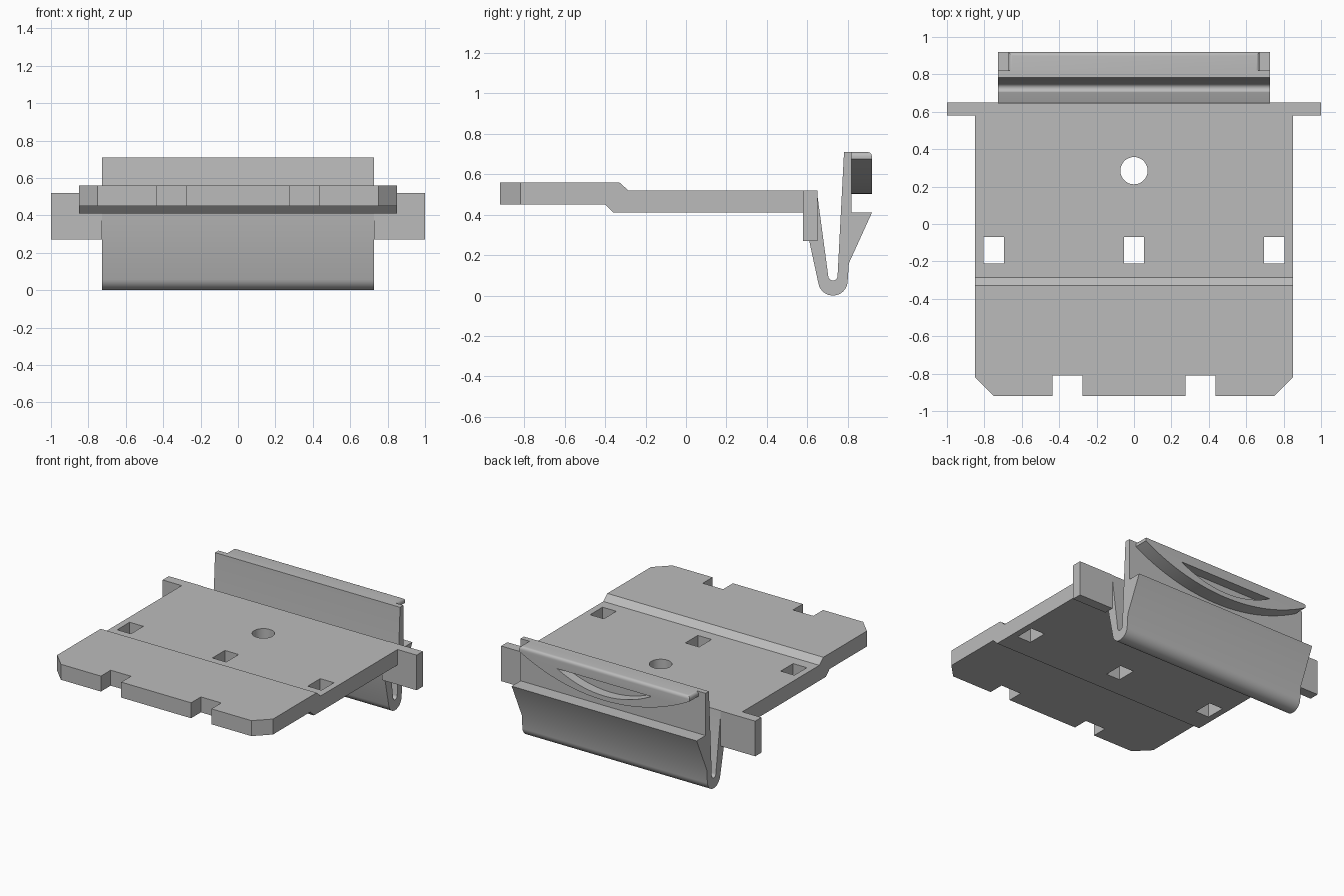
import bpy
import bmesh
from math import pi, sin, cos, radians, sqrt, asin
from mathutils import Vector

cube = bpy.data.objects.get("Cube")
if cube:
    bpy.data.objects.remove(cube, do_unlink=True)

GREY = (0.5, 0.5, 0.5, 1.0)
mat = bpy.data.materials.new("plain grey")
mat.use_nodes = True
mat.diffuse_color = GREY
mat.node_tree.nodes["Principled BSDF"].inputs["Base Color"].default_value = GREY


def add_prism(bm, pts, axis, lo, hi):
    """Extrude a 2D outline along one axis; the other two axes keep their order."""
    def place(p, d):
        c = list(p)
        c.insert(axis, d)
        return bm.verts.new(c)
    a = [place(p, lo) for p in pts]
    b = [place(p, hi) for p in pts]
    bm.faces.new(a)
    bm.faces.new(b[::-1])
    for i in range(len(a)):
        j = (i + 1) % len(a)
        bm.faces.new((a[j], a[i], b[i], b[j]))


def arc(cx, cy, r, start, end, n):
    """Points along a circular arc, angles in degrees."""
    angles = [radians(start + (end - start) * i / n) for i in range(n + 1)]
    return [(cx + r * cos(t), cy + r * sin(t)) for t in angles]


def segment(half, top, depth, n):
    """Arc hanging below a chord, from its right end to its left end."""
    r = (half * half + depth * depth) / (2 * depth)
    a = asin(half / r) * 180 / pi
    return arc(0, top - depth + r, r, -90 + a, -90 - a, n)


def box(x0, x1, y0, y1):
    return [(x0, y0), (x1, y0), (x1, y1), (x0, y1)]


def finish(name, bm):
    bmesh.ops.recalc_face_normals(bm, faces=bm.faces)
    me = bpy.data.meshes.new(name)
    bm.to_mesh(me)
    bm.free()
    me.materials.append(mat)
    ob = bpy.data.objects.new(name, me)
    bpy.context.collection.objects.link(ob)
    return ob


def cut(ob, cutter):
    """Subtract the cutter, keep the result as a plain mesh."""
    mod = ob.modifiers.new("cut", 'BOOLEAN')
    mod.operation = 'DIFFERENCE'
    mod.solver = 'EXACT'
    mod.object = cutter
    dg = bpy.context.evaluated_depsgraph_get()
    me = bpy.data.meshes.new_from_object(ob.evaluated_get(dg))
    ob.modifiers.clear()
    ob.data = me
    bpy.data.objects.remove(cutter, do_unlink=True)


def smooth(ob):
    bpy.ops.object.select_all(action='DESELECT')
    ob.select_set(True)
    bpy.context.view_layer.objects.active = ob
    bpy.ops.object.shade_smooth_by_angle(angle=radians(32))


# Stepped plate
bm = bmesh.new()
add_prism(bm, [(-0.92, 0.45), (-0.40, 0.45), (-0.36, 0.41), (0.58, 0.41),
               (0.58, 0.52), (-0.285, 0.52), (-0.33, 0.56), (-0.92, 0.56)],
          0, -0.85, 0.85)
plate = finish("plate", bm)

# Notches, clipped corners, windows and round hole
bm = bmesh.new()
for s in (-1, 1):
    add_prism(bm, box(s * 0.275, s * 0.435, -1, -0.81), 2, 0, 1)
    add_prism(bm, [(s * 0.75, -0.92), (s * 0.85, -0.82), (s * 0.95, -0.82),
                   (s * 0.95, -1), (s * 0.75, -1)], 2, 0, 1)
for x in (-0.75, 0, 0.75):
    add_prism(bm, box(x - 0.054, x + 0.054, -0.21, -0.07), 2, 0, 1)
add_prism(bm, arc(0, 0.285, 0.073, 0, 350, 35), 2, 0, 1)
cut(plate, finish("plate_cutter", bm))
smooth(plate)

# Side lugs
for side, s in (("left", 1), ("right", -1)):
    bm = bmesh.new()
    add_prism(bm, box(0.58, 0.65, 0.27, 0.52), 0, s * 0.728, s)
    finish(side + "_lug", bm)

# Folded spring clip with catch ledge
profile = [(0.58, 0.52), (0.58, 0.41)]
profile += arc(0.727, 0.073, 0.073, 193, 352, 16)
profile += [(0.806, 0.16), (0.92, 0.41), (0.82, 0.41), (0.82, 0.71), (0.782, 0.71)]
profile += arc(0.727, 0.097, 0.023, -4, -172, 10)
profile += [(0.647, 0.52)]
bm = bmesh.new()
add_prism(bm, profile, 0, -0.728, 0.728)
smooth(finish("spring_clip", bm))

# Curved finger grip with rounded top edge
bm = bmesh.new()
outline = segment(0.672, 0.675, 0.173, 40)
add_prism(bm, [(0.672, 0.71)] + outline + [(-0.672, 0.71)], 1, 0.82, 0.92)
rim = [e for e in bm.edges
       if all(v.co.z > 0.70 for v in e.verts)
       and (all(v.co.y > 0.9 for v in e.verts)
            or abs(e.verts[0].co.y - e.verts[1].co.y) > 0.05)]
bmesh.ops.bevel(bm, geom=rim, offset=0.022, segments=5, profile=0.5, affect='EDGES')
grip = finish("finger_grip", bm)

# Crescent recess in the grip
bm = bmesh.new()
add_prism(bm, segment(0.37, 0.63, 0.095, 28), 1, 0.85, 1.0)
cut(grip, finish("recess_cutter", bm))
smooth(grip)
